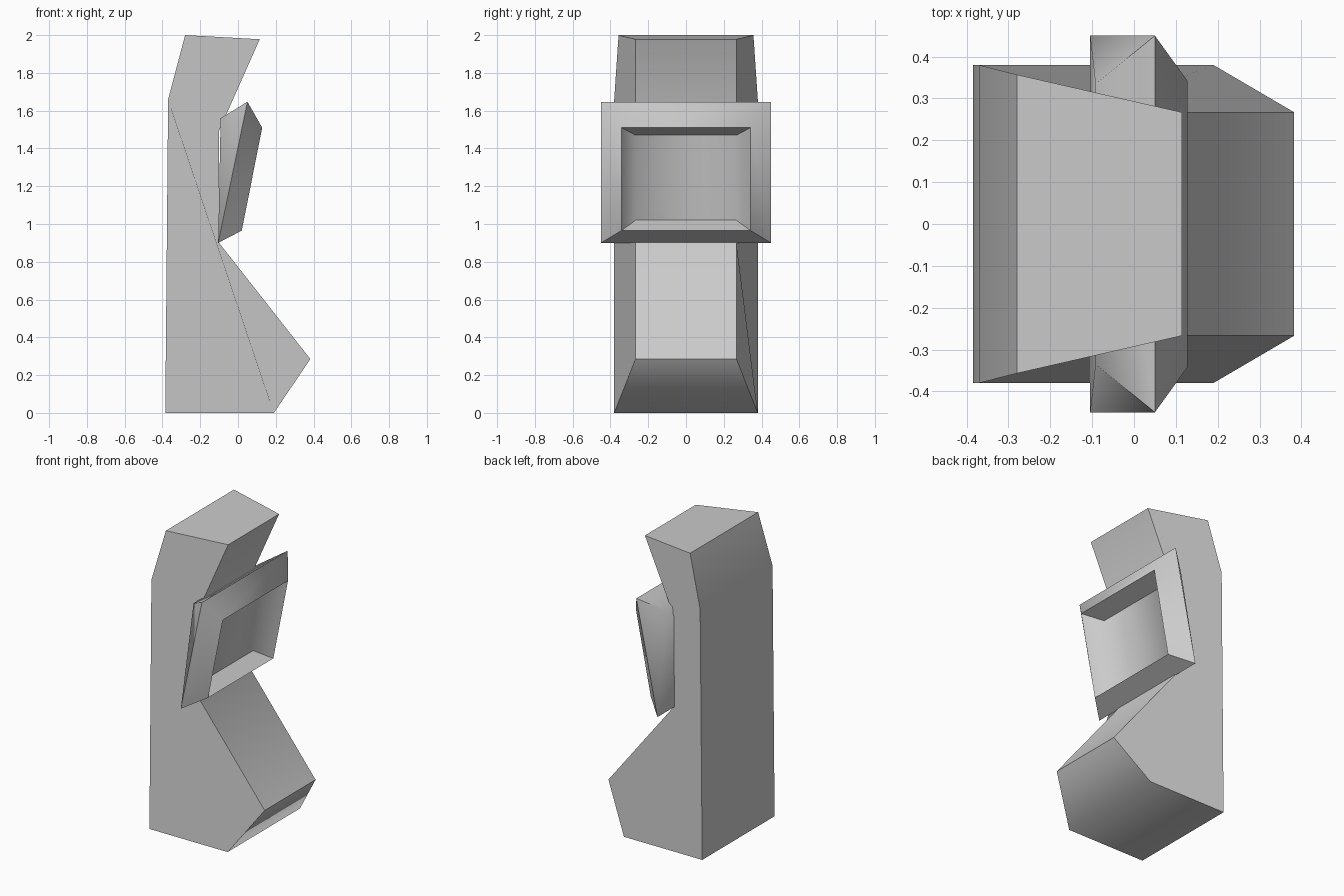
import bpy, bmesh, math

cube = bpy.data.objects.get("Cube")
if cube:
    bpy.data.objects.remove(cube, do_unlink=True)

grey = bpy.data.materials.new("plain_grey")
grey.use_nodes = True
COLOUR = (0.6, 0.6, 0.6, 1)
grey.diffuse_color = COLOUR
grey.node_tree.nodes["Principled BSDF"].inputs["Base Color"].default_value = COLOUR


def finish(name, bm):
    """Clean up a bmesh and turn it into a shaded object."""
    bmesh.ops.remove_doubles(bm, verts=bm.verts[:], dist=0.0005)
    bmesh.ops.recalc_face_normals(bm, faces=bm.faces[:])
    mesh = bpy.data.meshes.new(name)
    bm.to_mesh(mesh)
    bm.free()
    mesh.materials.append(grey)
    obj = bpy.data.objects.new(name, mesh)
    bpy.context.collection.objects.link(obj)
    bpy.ops.object.select_all(action='DESELECT')
    bpy.context.view_layer.objects.active = obj
    obj.select_set(True)
    bpy.ops.object.shade_smooth_by_angle(angle=math.radians(60))


# Cabinet: side profile as (x, z, half width), narrower at the front
WIDE, NARROW = 0.38, 0.267
profile = [(-0.385, 0, WIDE), (0.19, 0, WIDE), (0.383, 0.285, NARROW),
           (-0.1, 0.9, NARROW), (-0.1, 1.494, NARROW), (0.115, 1.978, NARROW),
           (-0.28, 2, 0.357), (-0.37, 1.66, WIDE)]
bm = bmesh.new()
right, left = [[bm.verts.new((x, s * w, z)) for x, z, w in profile] for s in (-1, 1)]
bm.faces.new(right)
bm.faces.new(left[::-1])
for i in range(len(profile)):
    j = (i + 1) % len(profile)
    bm.faces.new((right[i], left[i], left[j], right[j]))
finish("cabinet_body", bm)

# Screen surround: rectangular loops from the back, over the rim, into the recess
# each loop is a bottom and a top edge as (x, z, half width)
loops = [((-0.105, 0.9, 0.45), (-0.092, 1.56, 0.335)),
         ((-0.105, 0.9, 0.45), (0.05, 1.647, 0.45)),
         ((0.02, 0.965, 0.342), (0.128, 1.51, 0.342)),
         ((-0.076, 1.02, NARROW), (0.01, 1.47, NARROW))]
bm = bmesh.new()
rings = []
for (bx, bz, bw), (tx, tz, tw) in loops:
    corners = ((bx, -bw, bz), (bx, bw, bz), (tx, tw, tz), (tx, -tw, tz))
    rings.append([bm.verts.new(c) for c in corners])
bm.faces.new(rings[0][::-1])
for a, b in zip(rings, rings[1:]):
    for i in range(4):
        j = (i + 1) % 4
        bm.faces.new((a[i], a[j], b[j], b[i]))
screen = bm.faces.new(rings[-1])
bmesh.ops.poke(bm, faces=[screen])
finish("screen_surround", bm)
